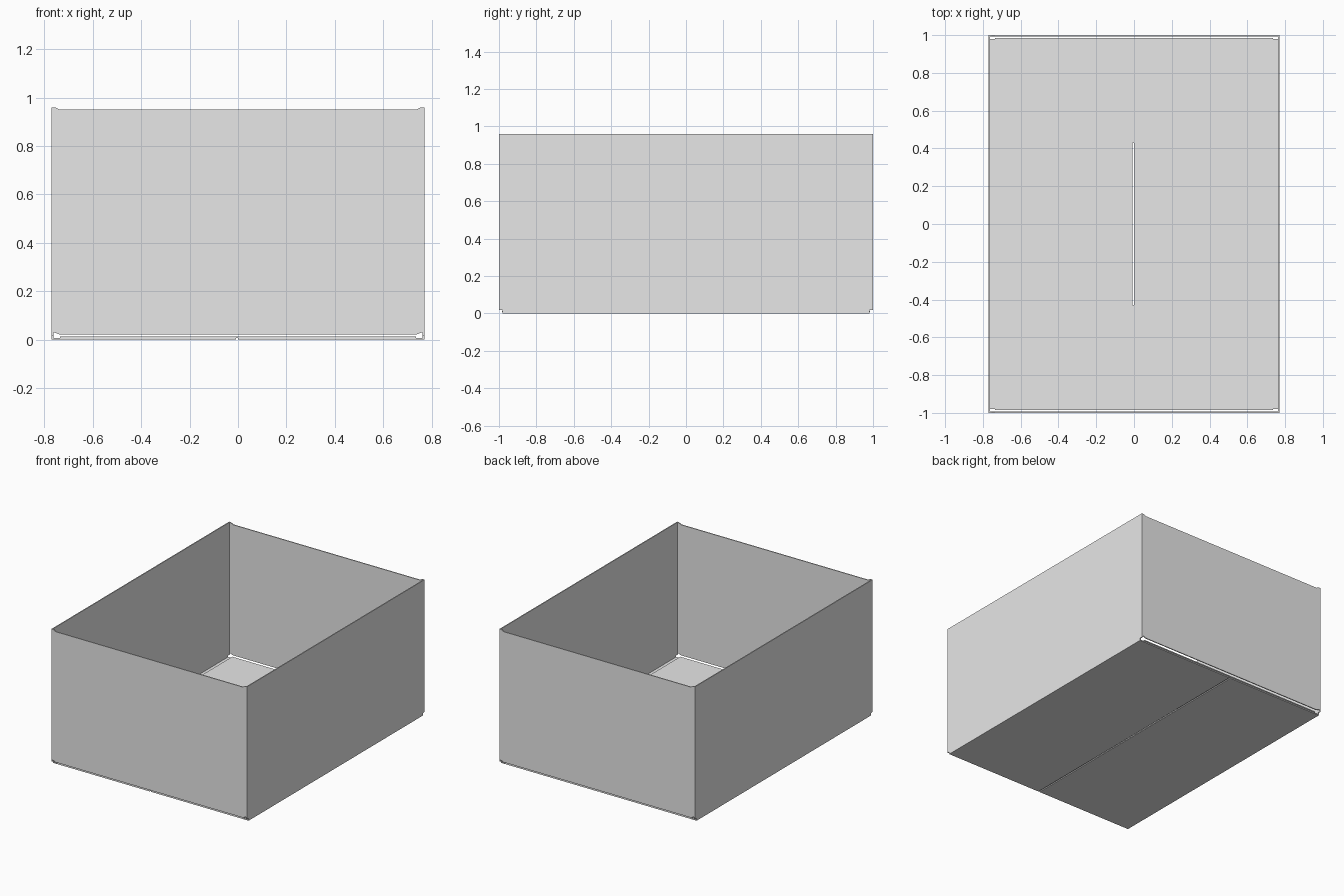
import bpy
import bmesh
from mathutils import Vector

cube = bpy.data.objects.get("Cube")
if cube:
    bpy.data.objects.remove(cube, do_unlink=True)

W, L, H, T = 0.77, 1.0, 0.96, 0.007  # half width, half length, height, board thickness

grey = bpy.data.materials.new("plain grey board")
grey.use_nodes = True
colour = (0.8, 0.8, 0.8, 1)
grey.diffuse_color = colour
grey.node_tree.nodes["Principled BSDF"].inputs["Base Color"].default_value = colour


def panel(name, outline, offset):
    """Cut a flat board from an outline and give it thickness along offset."""
    bm = bmesh.new()
    face = bm.faces.new([bm.verts.new(p) for p in outline])
    extruded = bmesh.ops.extrude_face_region(bm, geom=[face])["geom"]
    verts = [v for v in extruded if isinstance(v, bmesh.types.BMVert)]
    bmesh.ops.translate(bm, verts=verts, vec=Vector(offset))
    bmesh.ops.recalc_face_normals(bm, faces=bm.faces)
    mesh = bpy.data.meshes.new(name)
    bm.to_mesh(mesh)
    bm.free()
    mesh.materials.append(grey)
    obj = bpy.data.objects.new(name, mesh)
    bpy.context.collection.objects.link(obj)


def mirrored(half):
    """Complete a half outline across its first axis."""
    return half + [(-a, b) for a, b in reversed(half)]


def flap(name, x0, x1, y0, y1, z):
    panel(name, [(x0, y0, z), (x1, y0, z), (x1, y1, z), (x0, y1, z)], (0, 0, T))


# End walls, slightly shorter between the corner folds
end = mirrored([(W - 0.035, 0.021), (W - 0.012, 0.03), (W - T, 0.03),
                (W - T, H), (W - 0.015, H), (W - 0.035, H - 0.01)])
for name, s in (("front", -1), ("back", 1)):
    panel(name + "_wall", [(x, s * L, z) for x, z in end], (0, -s * T, 0))
    # Inner bottom flaps lying on the outer ones
    y0, y1 = sorted((s * 0.43, s * 0.985))
    flap(name + "_bottom_flap", -0.735, 0.735, y0, y1, T)

# Side walls with notched lower corners, running down to the outer flaps
side = mirrored([(0.98, 0), (0.98, 0.018), (L, 0.018), (L, H)])
for name, s in (("left", 1), ("right", -1)):
    panel(name + "_wall", [(s * W, y, z) for y, z in side], (-s * T, 0, 0))

# Outer bottom flaps, meeting at a narrow slit
flap("left_bottom_flap", 0.001, W - T, -0.98, 0.98, 0)
flap("right_bottom_flap", T - W, -0.009, -0.98, 0.98, 0)
